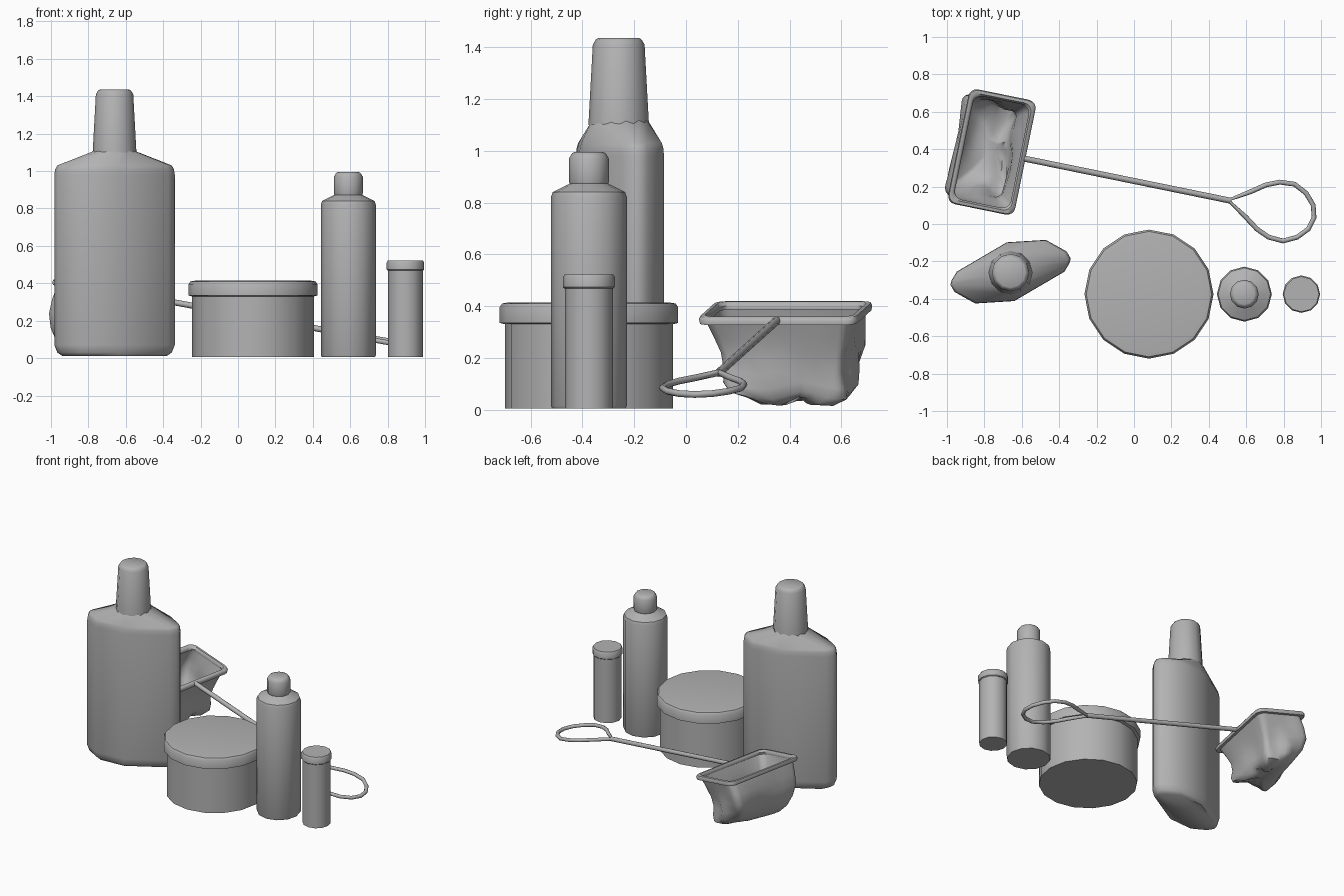
import bpy, bmesh, math
from mathutils import Vector

cube = bpy.data.objects.get("Cube")
if cube:
    bpy.data.objects.remove(cube, do_unlink=True)

grey = bpy.data.materials.new("plain grey")
grey.use_nodes = True
GREY = (0.45, 0.45, 0.45, 1)
grey.diffuse_color = GREY
grey.node_tree.nodes["Principled BSDF"].inputs["Base Color"].default_value = GREY


def loft(name, rings, start=True, end=True, loop=False, angle=40):
    """Skin a list of closed rings of equal length."""
    bm = bmesh.new()
    rows = [[bm.verts.new(p) for p in ring] for ring in rings]
    pairs = list(zip(rows, rows[1:])) + ([(rows[-1], rows[0])] if loop else [])
    for a, b in pairs:
        for i in range(len(a)):
            j = (i + 1) % len(a)
            bm.faces.new((a[i], a[j], b[j], b[i]))
    if start:
        bm.faces.new(rows[0][::-1])
    if end:
        bm.faces.new(rows[-1])
    bmesh.ops.recalc_face_normals(bm, faces=bm.faces)
    mesh = bpy.data.meshes.new(name)
    bm.to_mesh(mesh)
    bm.free()
    mesh.materials.append(grey)
    obj = bpy.data.objects.new(name, mesh)
    bpy.context.collection.objects.link(obj)
    bpy.ops.object.select_all(action='DESELECT')
    obj.select_set(True)
    bpy.context.view_layer.objects.active = obj
    bpy.ops.object.shade_smooth_by_angle(angle=math.radians(angle))
    return obj


def circle(x, y, z, r, n, phase=0.0):
    return [(x + r * math.cos(phase + math.tau * i / n),
             y + r * math.sin(phase + math.tau * i / n), z) for i in range(n)]


def turned(name, x, y, n, profile):
    """Lathe a radius/height profile."""
    return loft(name, [circle(x, y, z, r, n) for r, z in profile])


def tube(name, path, radius, closed=False, sides=8):
    """Round tube along a path, with rings kept upright."""
    rings = []
    n = len(path)
    for i, p in enumerate(path):
        a = path[i - 1] if closed or i else p
        b = path[(i + 1) % n] if closed or i < n - 1 else p
        t = (b - a).normalized()
        side = t.cross(Vector((0, 0, 1))).normalized()
        up = side.cross(t)
        rings.append([p + radius * (side * math.cos(math.tau * k / sides)
                      + up * math.sin(math.tau * k / sides)) for k in range(sides)])
    return loft(name, rings, not closed, not closed, closed, 60)


# Round tub with an overhanging lid
turned("tub_body", 0.08, -0.375, 16, [(0.325, 0.005), (0.325, 0.34)])
turned("tub_lid", 0.08, -0.375, 16,
       [(0.325, 0.33), (0.345, 0.335), (0.345, 0.395), (0.335, 0.41), (0.31, 0.414)])

# Tall round bottle
turned("tall_bottle_body", 0.59, -0.375, 12,
       [(0.142, 0.005), (0.147, 0.015), (0.147, 0.82), (0.14, 0.84),
        (0.085, 0.868), (0.07, 0.875), (0.07, 0.89)])
turned("tall_bottle_cap", 0.59, -0.375, 12,
       [(0.074, 0.872), (0.077, 0.88), (0.077, 0.97), (0.065, 0.99), (0.055, 0.995)])

# Small vial
turned("vial_body", 0.895, -0.375, 12, [(0.093, 0.005), (0.093, 0.48)])
turned("vial_lid", 0.895, -0.375, 12,
       [(0.095, 0.468), (0.1, 0.473), (0.1, 0.512), (0.094, 0.522)])

# Flat bottle: slanted outline, symmetric through its middle
BX, BY = -0.66, -0.255
half = [(0.322, 0.07), (0.3, 0.108), (0.189, 0.17),
        (-0.02, 0.157), (-0.288, 0.0), (-0.315, -0.045)]
outline = half + [(-x, -y) for x, y in half]
phase = math.radians(12)


def bottle_ring(z, scale):
    return [(BX + x * scale, BY + y * scale, z) for x, y in outline]


loft("flat_bottle_body",
     [bottle_ring(z, s) for z, s in ((0.012, 0.87), (0.03, 0.95), (0.07, 1), (0.98, 1),
                                     (1.01, 0.985), (1.03, 0.95))]
     + [circle(BX, BY, 1.105, 0.118, 12, phase), circle(BX, BY, 1.13, 0.1, 12, phase)],
     angle=50)
turned("flat_bottle_cap", BX, BY - 0.005, 12,
       [(0.117, 1.1), (0.1, 1.41), (0.088, 1.43), (0.08, 1.435)])


# Hand net, laid out on a tilted plane: u along the handle, v across
def net(u, v, w=0.0):
    return Vector((-0.76 + 0.98 * u + 0.2 * v, 0.385 - 0.2 * u + 0.98 * v,
                   0.375 - 0.18 * u + w))


def rounded(a, b, r, k=4):
    """Rounded rectangle of half sizes a and b."""
    pts = []
    for q, (sx, sy) in enumerate(((1, 1), (-1, 1), (-1, -1), (1, -1))):
        for i in range(k + 1):
            t = math.pi / 2 * (q + i / k)
            pts.append((sx * (a - r) + r * math.cos(t), sy * (b - r) + r * math.sin(t)))
    return pts


# Rim as a stepped band
rim = [(0.18, 0.31, -0.016), (0.183, 0.313, 0.0), (0.178, 0.308, 0.012),
       (0.162, 0.292, 0.014), (0.152, 0.282, 0.0), (0.155, 0.285, -0.016)]
loft("net_rim", [[net(u, v, w) for u, v in rounded(a, b, 0.045)] for a, b, w in rim],
     False, False, True, 50)

tube("net_handle", [net(0.175, 0), net(1.3, 0)], 0.016)
side = [(1.4, 0.07), (1.47, 0.12), (1.54, 0.15), (1.62, 0.155), (1.69, 0.12), (1.74, 0.065)]
loop = [(1.29, 0)] + side + [(1.758, 0)] + [(u, -v) for u, v in reversed(side)]
tube("net_handle_loop", [net(u, v) for u, v in loop], 0.013, True)

# Sagging cloth bag: rings shrink downward and crease more with depth
base = []
corner = rounded(0.16, 0.29, 0.045)
for i, (u, v) in enumerate(corner):          # split the straight sides
    base.append((u, v))
    if i % 5 == 4:
        u2, v2 = corner[(i + 1) % len(corner)]
        base += [(u + (u2 - u) * k / 6, v + (v2 - v) * k / 6) for k in range(1, 6)]
rings = []
for d, su, sv in ((0, 1, 1), (0.2, 1, 0.95), (0.4, 0.98, 0.9), (0.6, 0.92, 0.84),
                  (0.78, 0.82, 0.79), (0.9, 0.68, 0.7), (0.97, 0.45, 0.5), (0.96, 0.2, 0.24)):
    ring = []
    for u, v in base:
        a = math.atan2(v / 0.29, u / 0.16)
        crease = 1 + 0.13 * d * math.sin(3 * a + 4 * d) + 0.05 * d * math.sin(7 * a - 6 * d)
        p = net(u * su * crease, v * sv * crease)
        p.x -= 0.05 * math.sin(math.pi * d)
        p.y += 0.03 * d
        floor = 0.022 + 0.018 * math.sin(2 * a + 9 * v)
        p.z = (p.z - 0.012) * (1 - d) + floor * d
        ring.append(p)
    rings.append(ring)
loft("net_bag", rings, False, True, angle=45)
